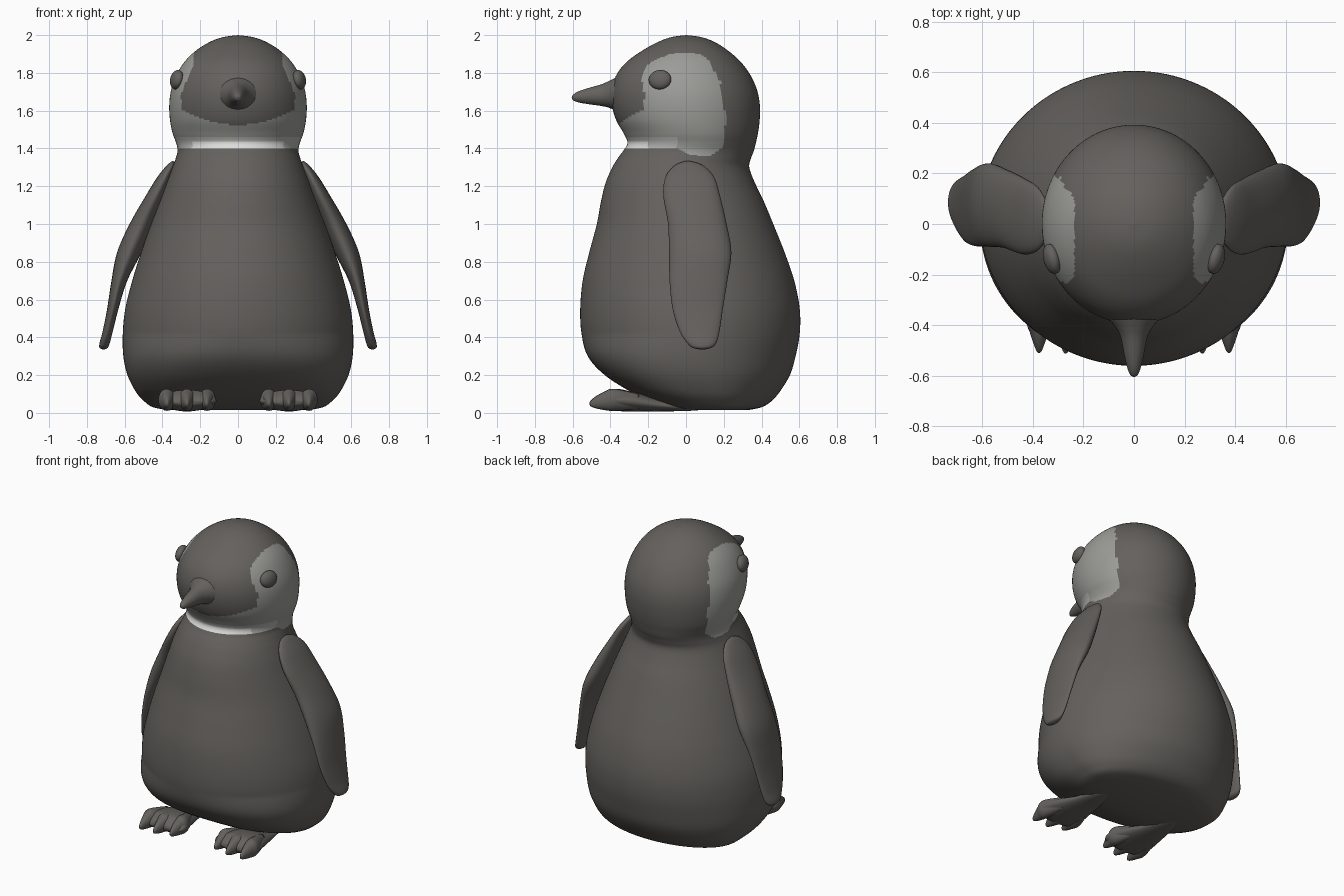
import bpy, bmesh, math


def material(name, rgb):
    m = bpy.data.materials.new(name)
    m.diffuse_color = (*rgb, 1)
    return m


DARK = material("dark grey", (0.128, 0.120, 0.110))
GREY = material("cheek grey", (0.33, 0.33, 0.31))
PALE = material("pale grey", (0.45, 0.45, 0.44))
WHITE = material("collar white", (0.72, 0.72, 0.70))


def smooth_rows(rows, steps):
    """Catmull-Rom interpolation of section rows."""
    out = []
    for i in range(len(rows) - 1):
        a, b, c, d = (rows[max(i - 1, 0)], rows[i], rows[i + 1],
                      rows[min(i + 2, len(rows) - 1)])
        for s in range(steps):
            t = s / steps
            out.append([0.5 * (2 * q + (r - p) * t + (2 * p - 5 * q + 4 * r - u) * t * t
                               + (3 * q - p - 3 * r + u) * t ** 3)
                        for p, q, r, u in zip(a, b, c, d)])
    return out + [list(rows[-1])]


def power(v, e):
    return math.copysign(abs(v) ** e, v)


def loft(name, rows, axis, side=1, seg=32, steps=6, mats=(DARK,), rule=None, square=None):
    """Skin ellipses (x, y, z, radius x, second radius) stacked along an axis."""
    bm = bmesh.new()
    rings = []
    for x, y, z, a, b in smooth_rows(rows, steps):
        a, b = max(a, 0.001), max(b, 0.001)
        ring = []
        for k in range(seg):
            t = 2 * math.pi * k / seg
            c, s = math.cos(t), math.sin(t)
            if square and s < 0:
                c, s = power(c, square(z)), power(s, square(z))
            u, v = a * c, b * s
            p = (x + u, y + v, z) if axis == 'z' else (x + u, y, z + v)
            ring.append(bm.verts.new((p[0] * side, p[1], p[2])))
        rings.append(ring)
    for r, q in zip(rings, rings[1:]):
        for k in range(seg):
            n = (k + 1) % seg
            bm.faces.new((r[k], r[n], q[n], q[k]))
    bm.faces.new(rings[0])
    bm.faces.new(rings[-1])
    bmesh.ops.recalc_face_normals(bm, faces=bm.faces)
    for f in bm.faces:
        f.smooth = True
        if rule:
            f.material_index = rule(f.calc_center_median())
    me = bpy.data.meshes.new(name)
    bm.to_mesh(me)
    bm.free()
    for m in mats:
        me.materials.append(m)
    ob = bpy.data.objects.new(name, me)
    bpy.context.collection.objects.link(ob)
    return ob


# Body and head: height, half width, front y, back y
profile = [
    (0.015, 0.37, 0.00, 0.33), (0.03, 0.45, -0.09, 0.40), (0.06, 0.495, -0.18, 0.45),
    (0.11, 0.54, -0.29, 0.495), (0.2, 0.585, -0.43, 0.55), (0.3, 0.607, -0.52, 0.58),
    (0.42, 0.61, -0.553, 0.602), (0.55, 0.597, -0.56, 0.602), (0.7, 0.56, -0.547, 0.573),
    (0.85, 0.513, -0.512, 0.522), (1.0, 0.46, -0.472, 0.462), (1.12, 0.415, -0.45, 0.412),
    (1.22, 0.378, -0.425, 0.364), (1.3, 0.347, -0.39, 0.335), (1.35, 0.329, -0.36, 0.345),
    (1.39, 0.32, -0.33, 0.36), (1.43, 0.328, -0.31, 0.37), (1.48, 0.346, -0.33, 0.381),
    (1.55, 0.36, -0.37, 0.39), (1.63, 0.364, -0.392, 0.391), (1.71, 0.354, -0.393, 0.376),
    (1.79, 0.325, -0.368, 0.34), (1.86, 0.282, -0.312, 0.288), (1.92, 0.22, -0.228, 0.22),
    (1.965, 0.147, -0.145, 0.148), (1.99, 0.076, -0.075, 0.078), (2.0, 0.0, 0.0, 0.0)]

# Cheek patch outline in side view (y, z)
cheek = [(-0.4, 1.40), (-0.05, 1.40), (0.03, 1.365), (0.13, 1.36), (0.2, 1.41),
         (0.21, 1.55), (0.2, 1.65), (0.18, 1.76), (0.11, 1.88), (0.05, 1.91),
         (-0.1, 1.915), (-0.19, 1.88), (-0.235, 1.78), (-0.22, 1.68),
         (-0.225, 1.59), (-0.4, 1.5)]


def in_cheek(y, z):
    inside = False
    for (y1, z1), (y2, z2) in zip(cheek, cheek[1:] + cheek[:1]):
        if (z1 > z) != (z2 > z) and y < y1 + (z - z1) * (y2 - y1) / (z2 - z1):
            inside = not inside
    return inside


def head_colour(c):
    chin = c.y < -0.2 and 1.40 < c.z < 1.525 + 0.9 * c.x ** 2
    patch = abs(c.x) > 0.235 and in_cheek(c.y, c.z)
    if not (chin or patch):
        return 0
    if c.y < -0.2 and c.z < 1.435:
        return 3
    if c.y < -0.05 and c.z < 1.46:
        return 2
    return 1


# The lower front of the body is fuller at the corners
loft("body_and_head", [(0, (f + b) / 2, z, w, (b - f) / 2) for z, w, f, b in profile],
     'z', seg=144, steps=8, mats=(DARK, GREY, PALE, WHITE), rule=head_colour,
     square=lambda z: 1 - 0.25 * min(max((0.42 - z) / 0.3, 0), 1))

# Beak
loft("beak", [(0, -0.33, 1.685, 0.125, 0.10), (0, -0.37, 1.687, 0.104, 0.088),
              (0, -0.41, 1.686, 0.072, 0.07), (0, -0.45, 1.682, 0.052, 0.057),
              (0, -0.52, 1.677, 0.038, 0.042), (0, -0.57, 1.673, 0.026, 0.029),
              (0, -0.597, 1.67, 0.014, 0.015), (0, -0.605, 1.67, 0, 0)], 'y')

flipper = [
    (0.345, 0.01, 1.333, 0.004, 0.015), (0.355, 0.015, 1.31, 0.022, 0.075),
    (0.388, 0.02, 1.25, 0.038, 0.128), (0.436, 0.03, 1.15, 0.052, 0.15),
    (0.508, 0.06, 1.0, 0.066, 0.155), (0.575, 0.075, 0.85, 0.065, 0.165),
    (0.628, 0.066, 0.7, 0.042, 0.153), (0.663, 0.062, 0.55, 0.03, 0.133),
    (0.69, 0.072, 0.43, 0.027, 0.105), (0.706, 0.083, 0.37, 0.027, 0.077),
    (0.711, 0.085, 0.345, 0.022, 0.05), (0.712, 0.085, 0.335, 0.003, 0.01)]
foot = [
    (0.27, 0.10, 0.025, 0.01, 0.008), (0.27, 0.0, 0.03, 0.055, 0.02),
    (0.27, -0.15, 0.042, 0.095, 0.034), (0.27, -0.28, 0.06, 0.132, 0.052),
    (0.268, -0.37, 0.066, 0.152, 0.056), (0.268, -0.41, 0.063, 0.15, 0.044),
    (0.268, -0.44, 0.06, 0.125, 0.022), (0.268, -0.448, 0.058, 0.10, 0.008)]

for side, label in ((1, "left"), (-1, "right")):
    loft(label + "_flipper", flipper, 'z', side)
    loft(label + "_foot", foot, 'y', side)
    # Three pointed toes per foot
    for i, (x, tip) in enumerate(((0.165, -0.485), (0.27, -0.512), (0.375, -0.51))):
        base = 0.27 + (x - 0.27) * 0.75
        loft(f"{label}_toe_{i + 1}",
             [(base, -0.25, 0.06, 0.03, 0.04), (x, tip + 0.13, 0.069, 0.046, 0.058),
              (x, tip + 0.08, 0.064, 0.036, 0.049), (x, tip + 0.035, 0.056, 0.021, 0.032),
              (x, tip + 0.008, 0.05, 0.01, 0.016), (x, tip, 0.05, 0.002, 0.003)],
             'y', side, seg=24)
    # Eye
    bpy.ops.mesh.primitive_uv_sphere_add(
        segments=32, ring_count=16, radius=1, location=(0.324 * side, -0.138, 1.764),
        rotation=(0, -0.2 * side, -0.25 * side))
    eye = bpy.context.object
    eye.name = label + "_eye"
    eye.scale = (0.033, 0.061, 0.052)
    eye.data.materials.append(DARK)
    bpy.ops.object.shade_smooth()
